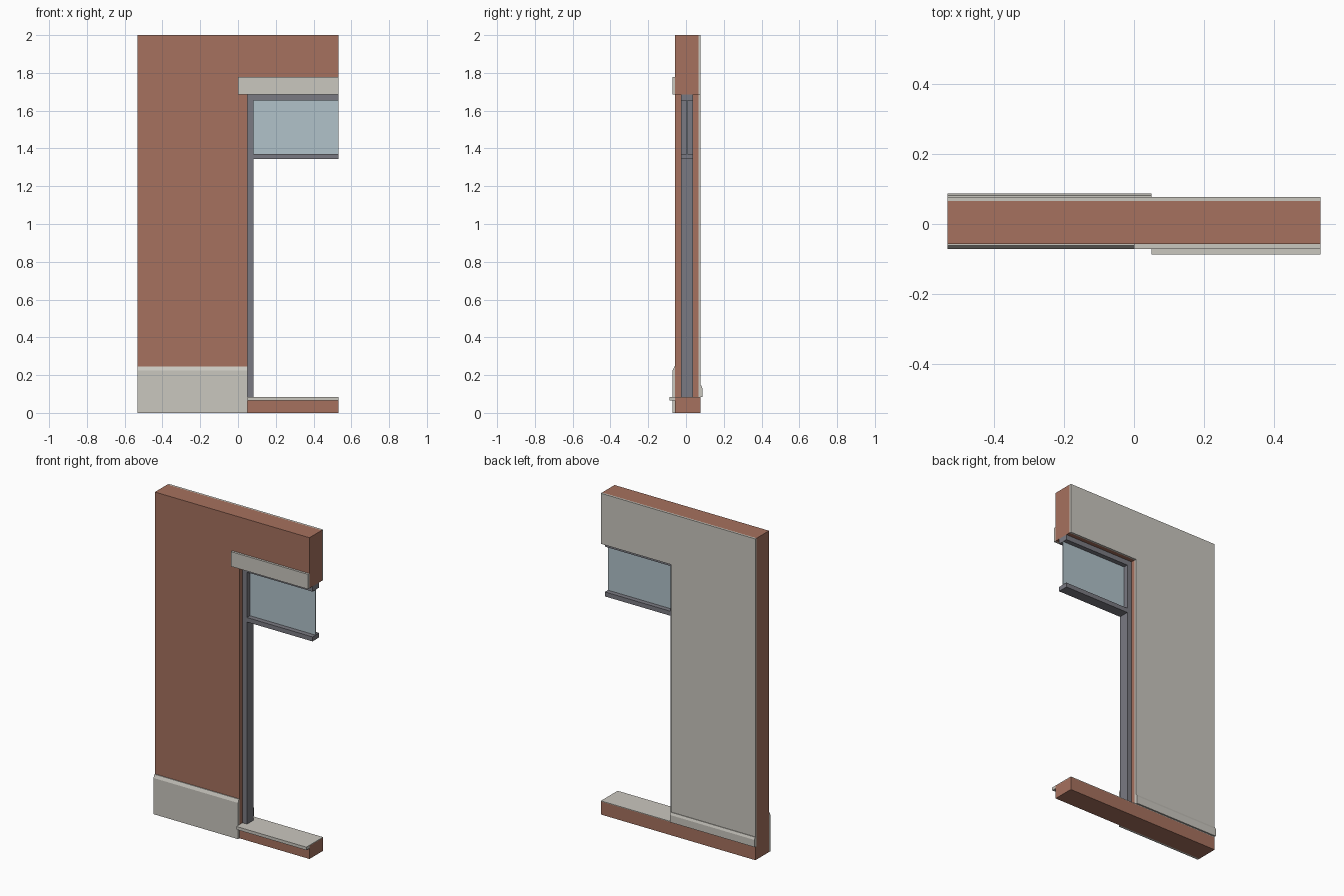
import bpy, bmesh

if "Cube" in bpy.data.objects:
    bpy.data.objects.remove(bpy.data.objects["Cube"])


def material(name, rgb):
    lin = [((c / 255 + 0.055) / 1.055) ** 2.4 for c in rgb]
    m = bpy.data.materials.new(name)
    m.diffuse_color = (*lin, 1)
    m.use_nodes = True
    m.node_tree.nodes["Principled BSDF"].inputs["Base Color"].default_value = m.diffuse_color
    return m


BRICK = material("brick red", (166, 113, 94))
STONE = material("pale stone", (202, 199, 191))
FRAME = material("frame grey", (122, 122, 130))
GLASS = material("pale blue glass", (177, 194, 202))


def extrude(name, points, axis, lo, hi, mat):
    """Extrude a profile: (x, z) points along y, or (y, z) points along x."""
    bm = bmesh.new()
    put = (lambda p, t: (p[0], t, p[1])) if axis == "y" else (lambda p, t: (t, p[0], p[1]))
    a = [bm.verts.new(put(p, lo)) for p in points]
    b = [bm.verts.new(put(p, hi)) for p in points]
    bm.faces.new(a)
    bm.faces.new(b[::-1])
    n = len(points)
    for i in range(n):
        j = (i + 1) % n
        bm.faces.new((a[i], b[i], b[j], a[j]))
    bmesh.ops.recalc_face_normals(bm, faces=bm.faces)
    me = bpy.data.meshes.new(name)
    bm.to_mesh(me)
    bm.free()
    me.materials.append(mat)
    ob = bpy.data.objects.new(name, me)
    bpy.context.collection.objects.link(ob)
    return ob


def box(name, x, y, z, mat):
    pts = [(y[0], z[0]), (y[1], z[0]), (y[1], z[1]), (y[0], z[1])]
    return extrude(name, pts, "x", x[0], x[1], mat)


X0, X1 = -0.532, 0.532       # wall ends
OPEN, HEAD = 0.05, 1.685     # opening edge and head height
BASE = 0.085                 # floor level
FRONT, BACK, INNER = -0.057, 0.065, 0.077

# Brick wall, with the opening at the right
extrude("brick_wall", [(X0, 0), (X1, 0), (X1, 0.081), (OPEN, 0.081),
                       (OPEN, HEAD), (X1, HEAD), (X1, 2), (X0, 2)],
        "y", FRONT, BACK, BRICK)
box("brick_base_back", (X0, X1), (BACK, INNER), (0, 0.081), BRICK)

# Inner plaster layer
extrude("inner_plaster", [(X0, 0.081), (OPEN, 0.081), (OPEN, HEAD), (X1, HEAD),
                          (X1, 2), (X0, 2)], "y", BACK, INNER, STONE)

# Chamfered outer plinth and inner skirting
extrude("outer_plinth", [(FRONT, 0), (-0.071, 0), (-0.071, 0.225),
                         (-0.062, 0.245), (FRONT, 0.245)], "x", X0, OPEN, STONE)
extrude("inner_skirting", [(INNER, BASE), (0.087, BASE), (0.087, 0.13),
                           (0.081, 0.145), (INNER, 0.145)], "x", X0, OPEN, STONE)

# Lintel plate and sill
box("lintel", (0, X1), (-0.071, FRONT), (HEAD, 1.777), STONE)
extrude("sill", [(-0.087, 0.066), (FRONT, 0.066), (FRONT, 0.081), (INNER, 0.081),
                 (INNER, BASE), (-0.087, BASE)], "x", OPEN, X1, STONE)

# Window frame: jamb, head, transom and the fixed light
DEPTH = (-0.027, 0.038)
box("frame_jamb", (OPEN, 0.081), DEPTH, (BASE, HEAD), FRAME)
box("frame_head", (0.081, X1), DEPTH, (1.653, HEAD), FRAME)
box("frame_transom", (0.081, X1), DEPTH, (1.343, 1.371), FRAME)
box("glass_pane", (0.081, X1), (0.003, 0.009), (1.371, 1.653), GLASS)
